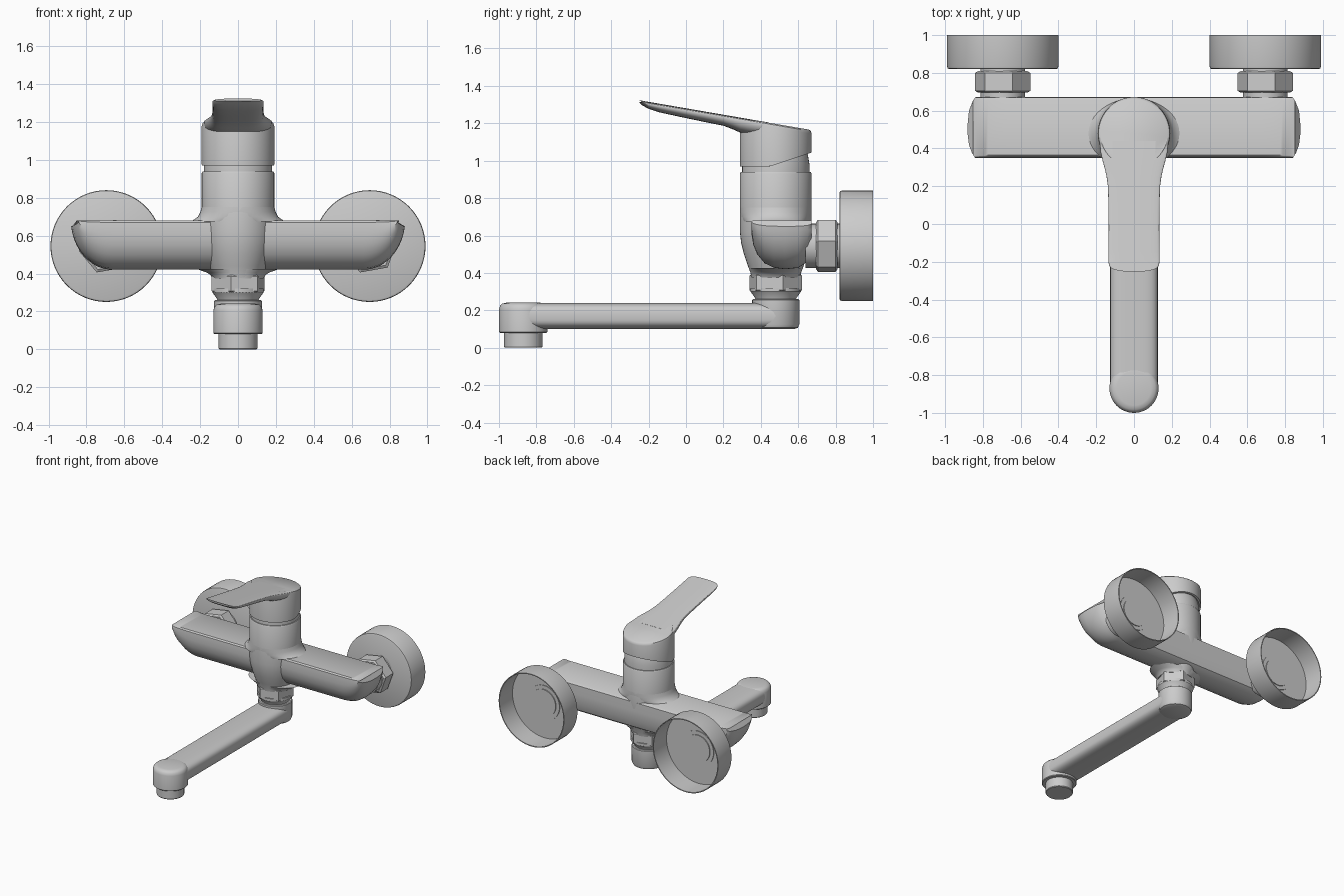
import bpy, bmesh, math
from math import sin, cos, pi, radians

cube = bpy.data.objects.get("Cube")
if cube:
    bpy.data.objects.remove(cube)

metal = bpy.data.materials.new("satin_grey")
metal.use_nodes = True
GREY = (0.6, 0.6, 0.6, 1)
metal.diffuse_color = GREY
metal.node_tree.nodes["Principled BSDF"].inputs["Base Color"].default_value = GREY


def loft(name, rings, angle=35):
    """Skin a list of equal-length point rings and cap both ends."""
    bm = bmesh.new()
    rows = [[bm.verts.new(p) for p in ring] for ring in rings]
    n = len(rows[0])
    for a, b in zip(rows, rows[1:]):
        for i in range(n):
            j = (i + 1) % n
            bm.faces.new((a[i], a[j], b[j], b[i]))
    bm.faces.new(rows[0])
    bm.faces.new(rows[-1])
    bmesh.ops.recalc_face_normals(bm, faces=bm.faces)
    mesh = bpy.data.meshes.new(name)
    bm.to_mesh(mesh)
    bm.free()
    mesh.shade_smooth()
    mesh.set_sharp_from_angle(angle=radians(angle))
    mesh.materials.append(metal)
    obj = bpy.data.objects.new(name, mesh)
    bpy.context.collection.objects.link(obj)
    return obj


def circle(r, n, turn=0):
    return [(r * cos(2 * pi * i / n + turn), r * sin(2 * pi * i / n + turn)) for i in range(n)]


def upright(name, y, profile, n=48, turn=0, angle=35):
    """Turned part on a vertical axis; profile holds (radius, z)."""
    return loft(name, [[(a, y + b, z) for a, b in circle(r, n, turn)] for r, z in profile], angle)


def wallward(name, x, z, profile, n=48, turn=0, angle=35):
    """Turned part on an axis along y; profile holds (radius, y)."""
    return loft(name, [[(x + a, y, z + b) for a, b in circle(r, n, turn)] for r, y in profile], angle)


def power(v, e):
    return math.copysign(abs(v) ** e, v)


AXIS = 0.48   # y of the column

# Horizontal body with upswept, rounded ends
section = [(.355, .67), (.365, .68), (.655, .68), (.67, .67), (.672, .60), (.67, .52),
           (.65, .46), (.60, .427), (.53, .42), (.47, .428), (.42, .452),
           (.38, .50), (.36, .55), (.35, .61)]
steps = [radians(a) for a in range(0, 88, 6)]
stations = [(-(.66 + .222 * sin(a)), cos(a)) for a in reversed(steps)]
stations += [(-x, d) for x, d in reversed(stations)]
rings = []
for x, depth in stations:
    end = max(0, (abs(x) - .66) / .222)
    ring = []
    for y, z in section:
        pull = .04 * end * abs((y - .51) / .16) ** 3
        ring.append((math.copysign(abs(x) - pull, x), y, .68 - (.68 - z) * max(depth, .12)))
    rings.append(ring)
loft("body_bar", rings)

# Wall connections
for side, x in (("right", -.695), ("left", .695)):
    wallward("wall_cover_" + side, x, .545,
             [(.283, .82), (.292, .824), (.295, .835), (.295, 1), (.288, 1), (.288, .832)], 64)
    wallward("union_pipe_" + side, x, .545, [(.118, .64), (.118, .835)])
    wallward("union_nut_" + side, x, .545,
             [(.132, .695), (.148, .705), (.148, .80), (.132, .81)], 6, radians(10), 20)
    wallward("pipe_end_" + side, x, .545, [(.14, .82), (.14, .838), (.11, .838), (.11, .845)])

# Central column and its blends into the bar
upright("column", AXIS, [(.13, .375), (.135, .40), (.15, .44), (.17, .50), (.185, .56),
                         (.192, .62), (.192, .68), (.192, .93), (.187, .94)])


def blend(name, profile):
    loft(name, [[(a * rx, AXIS + b * ry, z) for a, b in circle(1, 48)] for rx, ry, z in profile])


blend("upper_blend", [(.25, .18, .675), (.235, .185, .683), (.212, .19, .70), (.199, .192, .725), (.192, .192, .75)])
blend("lower_blend", [(.135, .13, .375), (.145, .132, .392), (.165, .135, .405), (.22, .14, .425)])

# Cartridge neck and handle cap
upright("cartridge_neck", AXIS, [(.18, .93), (.18, .98), (.172, 1.03), (.16, 1.07)])


def top_z(y):
    return 1.165 + (.67 - y) * .172


def cap_ring(r, height):
    return [(a, AXIS + b, height(AXIS + b)) for a, b in circle(r, 64)]


def rim(y):
    return .97 + max(0, y - .45) * .33


loft("handle_cap", [cap_ring(.178, lambda y: rim(y) + .01), cap_ring(.178, rim),
                    cap_ring(.192, rim), cap_ring(.192, lambda y: top_z(y) - .022),
                    cap_ring(.188, lambda y: top_z(y) - .008),
                    cap_ring(.178, lambda y: top_z(y) - .001)])

# Lever: stations of (y, half width, underside z)
lever = [(.44, .182, 1.12), (.38, .177, 1.13), (.33, .165, 1.14), (.29, .154, 1.15),
         (.25, .145, 1.168), (.20, .138, 1.187), (.10, .135, 1.207), (-.02, .134, 1.232),
         (-.14, .135, 1.258), (-.20, .135, 1.277), (-.235, .133, 1.297), (-.252, .124, 1.311)]
rings = []
for y, w, under in lever:
    edge = top_z(y) - .01
    ring = []
    for a, b in circle(1, 32):
        h = .01 if b > 0 else edge - under
        bow = .02 * a * a if y < -.2 else 0
        ring.append((w * power(a, .6), y + bow, edge + h * power(b, .8)))
    rings.append(ring)
loft("lever", rings, 50)

# Swivel nut under the column
upright("swivel_nut", AXIS, [(.135, .30), (.145, .308), (.145, .385), (.138, .392)], 6, radians(15), 20)
upright("swivel_collar", AXIS, [(.105, .24), (.108, .262), (.135, .30), (.135, .32)])

# Spout with elbow, outlet and aerator
upright("spout_elbow", AXIS, [(.10, .10), (.118, .107), (.126, .125), (.126, .255), (.12, .26)])
loft("spout_arm", [[(.126 * power(a, .6), y, .17 + .07 * power(b, .6)) for a, b in circle(1, 40)]
                   for y in (-.87, AXIS)])
upright("spout_outlet", -.87, [(.125, .08), (.13, .085), (.13, .205), (.124, .225), (.112, .236), (.09, .241)])
upright("aerator", -.87, [(.098, 0), (.102, .005), (.102, .10)])
